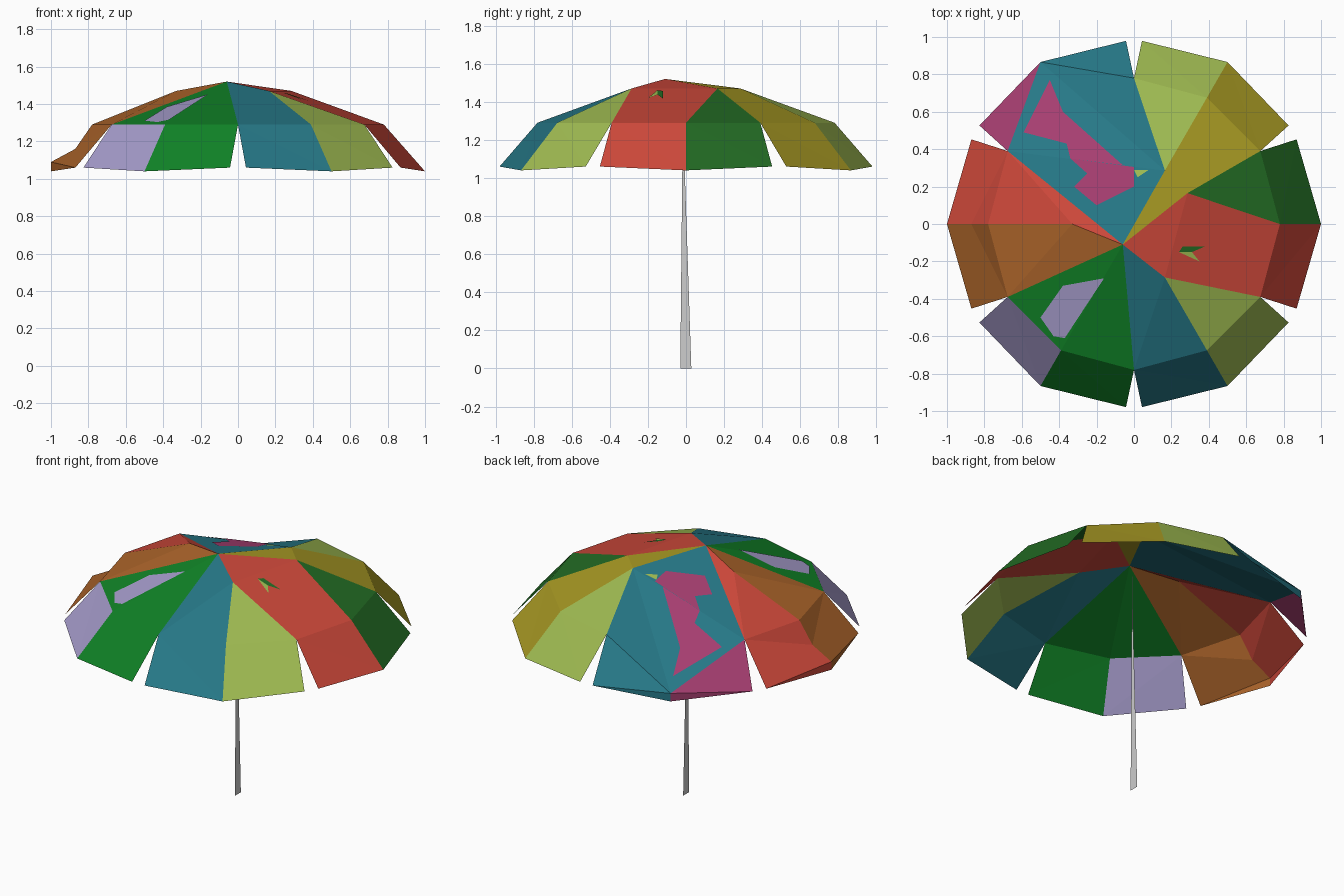
import bpy, math
from mathutils import Vector

if "Cube" in bpy.data.objects:
    bpy.data.objects.remove(bpy.data.objects["Cube"])

# ---------- materials ----------
def lin(c):
    c /= 255
    return c / 12.92 if c <= 0.04045 else ((c + 0.055) / 1.055) ** 2.4

COLOURS = {
    "red": (205, 72, 58), "dark_green": (35, 108, 36), "mustard": (166, 152, 35),
    "lime": (160, 188, 82), "teal": (38, 120, 135), "magenta": (166, 62, 112),
    "orange": (172, 100, 42), "lavender": (165, 155, 202), "green": (16, 130, 38),
    "grey": (205, 205, 205),
}
MATS = {}
for name, rgb in COLOURS.items():
    m = bpy.data.materials.new(name)
    m.diffuse_color = (*[lin(c) for c in rgb], 1)
    m.use_nodes = True
    m.node_tree.nodes["Principled BSDF"].inputs["Base Color"].default_value = m.diffuse_color
    MATS[name] = m

def make(name, colour, faces, upward=True):
    """Flat-faced object from lists of points; faces turned to look upward."""
    verts, index, polys = [], {}, []
    for f in faces:
        f = [Vector(p) for p in f]
        n = sum(((a.x - b.x) * (a.y + b.y) for a, b in zip(f[1:] + f[:1], f)), 0.0)
        if upward and n > 0:
            f.reverse()
        poly = []
        for p in f:
            key = tuple(round(c, 4) for c in p)
            if key not in index:
                index[key] = len(verts)
                verts.append(key)
            poly.append(index[key])
        polys.append(poly)
    me = bpy.data.meshes.new(name)
    me.from_pydata(verts, [], polys)
    me.materials.append(MATS[colour])
    ob = bpy.data.objects.new(name, me)
    bpy.context.collection.objects.link(ob)
    return ob

# ---------- key points of the canopy ----------
def polar(r, deg, z):
    a = math.radians(deg)
    return Vector((r * math.cos(a), r * math.sin(a), z))

P = {"A": Vector((-0.06, -0.11, 1.52))}           # off-centre apex
for d in (30, 60, 180, 300):
    P[f"U{d}"] = polar(0.33, d, 1.47)             # upper ring
for d in range(0, 360, 30):
    P[f"M{d}"] = polar(0.78, d, 1.29)             # middle ring
for d in range(0, 360, 60):
    P[f"S{d}"] = polar(1.0, d, 1.04)              # rim seam
    P[f"E{d}"] = polar(0.98, d + 27.5, 1.06)      # rim corners beside the slits
    P[f"F{d}"] = polar(0.98, d - 27.5, 1.06)
P["T"] = polar(1.0, 120, 1.09)                    # raised hems
P["K"] = Vector((-0.87, 0, 1.16))
P["Q"] = Vector((-1.0, 0, 1.09))

def tri(text):
    return [[P[n] for n in face.split()] for face in text.split(",")]

# ---------- canopy panels: crown faces, and flaps that are not regular ----------
panels = [  # colour, crown faces, special flap faces
    ("dark_green", "U30 M0 M30", ""),
    ("mustard", "A U30 U60,U30 M30 M60,U30 M60 U60", ""),
    ("lime", "U60 M60 M90", ""),
    ("teal", "A U60 M150,U60 M90 T,U60 T M150", "M90 F120 T,F120 S120 T"),
    ("magenta", "T E120 M150", "T S120 E120"),
    ("red", "A M150 U180,U180 M150 M180", "M180 M150 K,K M150 F180 Q,Q F180 S180"),
    ("orange", "A U180 M210,U180 M180 M210", "M180 K M210,K Q E180 M210,Q S180 E180"),
    ("lavender", "", ""),
    ("green", "A M210 M240,A M240 M270", ""),
    ("teal", "A M270 U300,U300 M270 M300", ""),
    ("lime", "U300 M300 M330", ""),
    ("red", "A U300 U30,U300 M330 M0,U300 M0 U30", ""),
]
for i, (colour, crown, special) in enumerate(panels):
    faces = tri(crown) if crown else []
    if special:
        faces += tri(special)
    else:
        a, b = 30 * i, (30 * i + 30) % 360
        if i % 2 == 0:                            # seam first, slit last
            faces += tri(f"M{a} S{a} E{a},M{a} E{a} M{b}")
        else:                                     # slit first, seam last
            faces += tri(f"M{a} F{b} S{b},M{a} S{b} M{b}")
    make(f"canopy_panel_{i + 1}", colour, faces)

# ---------- thin patches lying on the crown ----------
def patch(name, colour, plane, outline, lift=0.004):
    a, b, c = (P[n] for n in plane.split())
    n = (b - a).cross(c - a)
    pts = [Vector((x, y, a.z - (n.x * (x - a.x) + n.y * (y - a.y)) / n.z + lift))
           for x, y in outline]
    make(name, colour, [pts])

patch("lavender_patch", "lavender", "A M210 M240",
      [(-0.5, -0.5), (-0.38, -0.33), (-0.16, -0.29), (-0.37, -0.61), (-0.43, -0.6)])
patch("magenta_patch_lower", "magenta", "U60 T M150",
      [(-0.45, 0.77), (-0.59, 0.49), (-0.36, 0.43), (-0.34, 0.35), (-0.06, 0.315), (-0.38, 0.6)])
patch("magenta_patch_upper", "magenta", "A U60 M150",
      [(-0.34, 0.35), (-0.25, 0.27), (-0.32, 0.2), (-0.2, 0.1), (-0.0, 0.2), (-0.0, 0.305)])
patch("lime_patch", "lime", "A U60 M150",
      [(0.0, 0.29), (0.02, 0.25), (0.08, 0.29)])
patch("lime_spot", "lime", "U300 M0 U30",
      [(0.24, -0.15), (0.35, -0.2), (0.31, -0.15)])
patch("dark_green_spot", "dark_green", "U300 M0 U30",
      [(0.24, -0.15), (0.31, -0.15), (0.38, -0.12), (0.26, -0.12)])

# ---------- flat tapered pole ----------
make("pole", "grey", [[(0, -0.03, 0), (0, 0.028, 0), (0, -0.012, 1.2),
                       (0, -0.014, 1.48), (0, -0.018, 1.2)]], upward=False)
